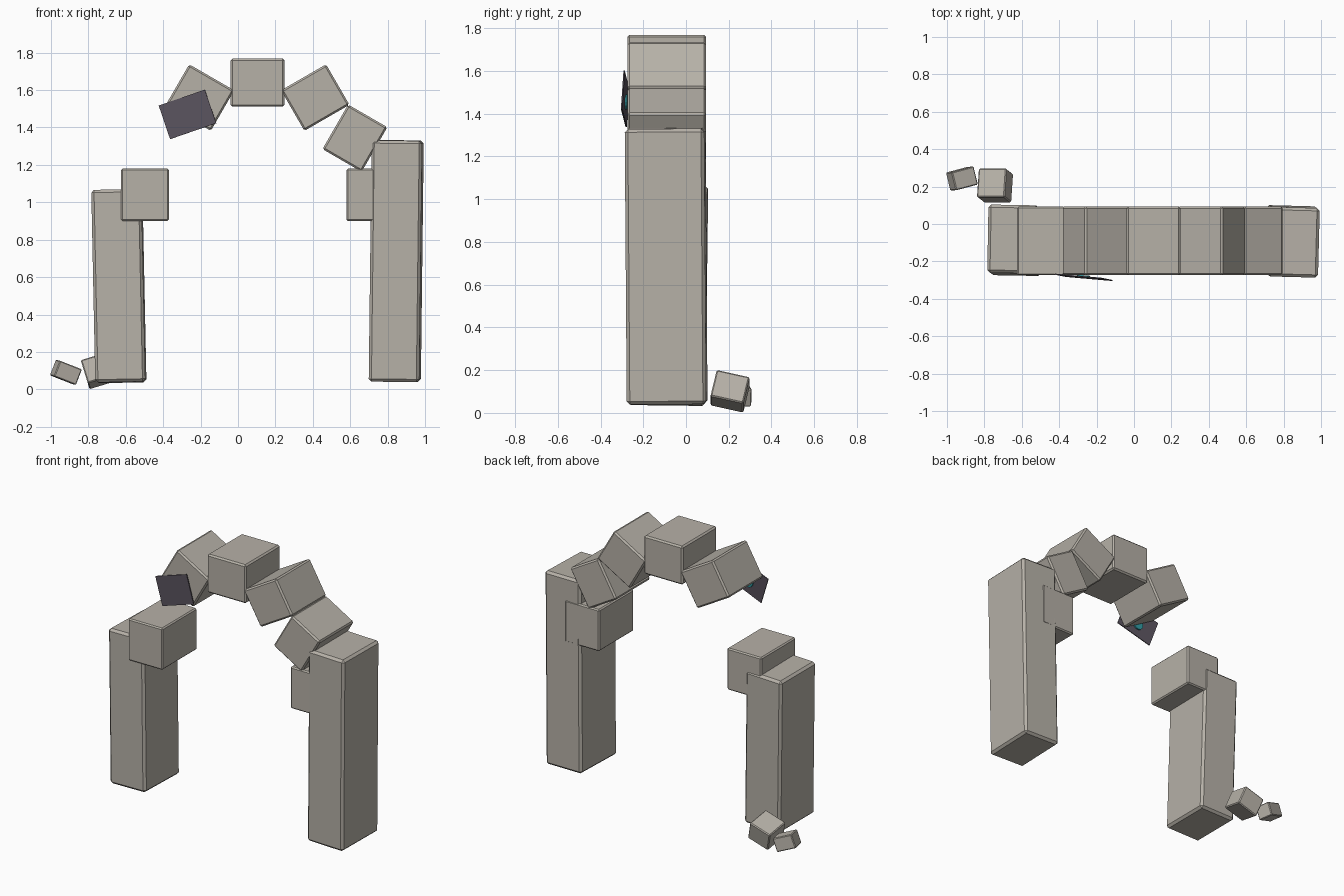
import bpy
from math import radians

if "Cube" in bpy.data.objects:
    bpy.data.objects.remove(bpy.data.objects["Cube"])


def material(name, rgb):
    m = bpy.data.materials.new(name)
    m.diffuse_color = (*rgb, 1)
    m.use_nodes = True
    m.node_tree.nodes["Principled BSDF"].inputs["Base Color"].default_value = m.diffuse_color
    return m


STONE = material("stone", (0.47, 0.44, 0.39))
CLOTH = material("dark_cloth", (0.10, 0.085, 0.11))
TEAL = material("teal", (0.03, 0.30, 0.34))


def block(name, loc, size, rot=(0, 0, 0), bevel=0.01, mat=STONE):
    """Chamfered box, rotation in degrees."""
    bpy.ops.mesh.primitive_cube_add(size=1, location=loc)
    ob = bpy.context.object
    ob.name = name
    ob.scale = size
    bpy.ops.object.transform_apply(location=False, rotation=False, scale=True)
    ob.rotation_euler = [radians(a) for a in rot]
    if bevel:
        mod = ob.modifiers.new("chamfer", 'BEVEL')
        mod.width = bevel
        mod.segments = 1
    ob.data.materials.append(mat)
    return ob


Y, DEPTH = -0.09, 0.368     # arch centre line and thickness
MID = 0.105                 # x of the arch's axis

# Leaning pillars, the left one broken off lower
block("left_pillar", (-0.637, -0.087, 0.552), (0.268, 0.365, 1.03), (-0.7, -1.2, -1), 0.015)
block("right_pillar", (0.846, -0.093, 0.686), (0.27, 0.372, 1.29), (0.4, 0.7, -1.5), 0.015)

# Springer blocks and upper arch stones, mirrored about the axis
for side, s in (("left", -1), ("right", 1)):
    block(side + "_springer", (MID + s * 0.602, Y, 1.04), (0.255, DEPTH, 0.28), bevel=0.008)
    block(side + "_upper_stone", (MID + s * 0.308, Y, 1.56), (0.25, DEPTH, 0.278), (0, s * 60, 0))

# Keystone and the remaining lower arch stone
block("keystone", (MID, Y, 1.64), (0.288, DEPTH, 0.258))
block("right_lower_stone", (0.625, Y, 1.343), (0.242, DEPTH, 0.275), (0, 30, 0))

# Torn banner scrap on the front, with a small teal boss on its back
block("banner_scrap", (-0.27, -0.285, 1.47), (0.262, 0.006, 0.19), (-2, -19, -5), 0, CLOTH)
bpy.ops.mesh.primitive_cylinder_add(vertices=12, radius=0.035, depth=0.01,
                                    location=(-0.27, -0.279, 1.455),
                                    rotation=(radians(90), 0, radians(-5)))
boss = bpy.context.object
boss.name = "banner_boss"
boss.data.materials.append(TEAL)

# Fallen rubble behind the left pillar
block("large_rubble", (-0.743, 0.206, 0.101), (0.155, 0.158, 0.132), (-13, -17, 0), 0.006)
block("small_rubble", (-0.92, 0.243, 0.091), (0.13, 0.1, 0.09), (4, 21, 15), 0.005)
